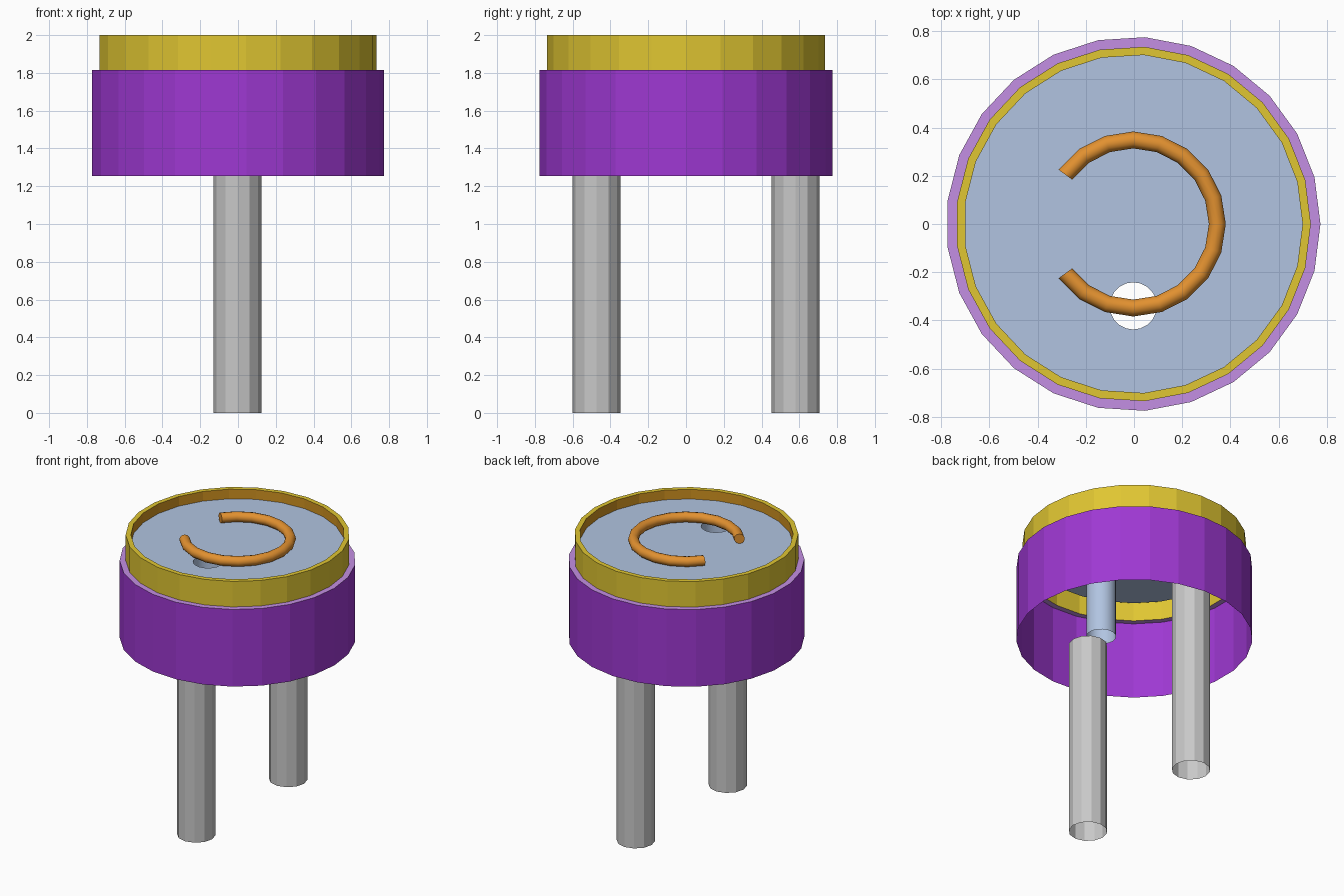
import bpy, bmesh, math
from math import cos, sin, pi

if "Cube" in bpy.data.objects:
    bpy.data.objects.remove(bpy.data.objects["Cube"])

CX = -0.003
SIDES = 25


def material(name, r, g, b):
    m = bpy.data.materials.new(name)
    lin = [(c / 255 / 12.92) if c < 11 else ((c / 255 + 0.055) / 1.055) ** 2.4 for c in (r, g, b)]
    m.diffuse_color = (*lin, 1)
    m.use_nodes = True
    m.node_tree.nodes["Principled BSDF"].inputs["Base Color"].default_value = m.diffuse_color
    return m


purple = material("purple", 158, 56, 210)
lilac = material("lilac", 196, 143, 227)
yellow = material("yellow", 224, 198, 50)
dark_gold = material("dark_gold", 208, 146, 32)
pale_blue = material("pale_blue", 177, 196, 225)
orange = material("orange", 226, 145, 48)
grey = material("grey", 200, 200, 200)


def finish(name, bm, mats, smooth=None):
    me = bpy.data.meshes.new(name)
    bm.to_mesh(me)
    bm.free()
    ob = bpy.data.objects.new(name, me)
    bpy.context.collection.objects.link(ob)
    for m in mats:
        me.materials.append(m)
    if smooth:
        bpy.context.view_layer.objects.active = ob
        ob.select_set(True)
        bpy.ops.object.shade_smooth_by_angle(angle=math.radians(smooth))
        ob.select_set(False)
    return ob


def ring(bm, x, y, z, r, n):
    return [bm.verts.new((x + r * cos(2 * pi * i / n), y + r * sin(2 * pi * i / n), z)) for i in range(n)]


def lathe(name, x, y, profile, n, mats, smooth=None):
    """Open surface through (radius, z) rings; band k uses material k."""
    bm = bmesh.new()
    rings = [ring(bm, x, y, z, r, n) for r, z in profile]
    for k in range(len(rings) - 1):
        a, b = rings[k], rings[k + 1]
        for i in range(n):
            j = (i + 1) % n
            f = bm.faces.new((a[i], a[j], b[j], b[i]))
            f.material_index = min(k, len(mats) - 1)
    return finish(name, bm, mats, smooth)


# Outer skirt with its pale shoulder
lathe("skirt", CX, 0, [(0.777, 1.255), (0.777, 1.815), (0.737, 1.815)], SIDES, [purple, lilac])

# Raised collar: outer wall, rim top, inner wall
lathe("collar", CX, 0, [(0.737, 1.815), (0.737, 2.0), (0.703, 2.0), (0.703, 1.93)], SIDES,
      [yellow, yellow, dark_gold])

# Recessed plate with a round hole
bm = bmesh.new()
for loop in (ring(bm, CX, 0, 1.93, 0.703, SIDES), ring(bm, CX, -0.34, 1.93, 0.098, 20)):
    for i, v in enumerate(loop):
        bm.edges.new((v, loop[(i + 1) % len(loop)]))
bmesh.ops.triangle_fill(bm, use_beauty=True, use_dissolve=False, edges=bm.edges[:], normal=(0, 0, 1))
finish("plate", bm, [pale_blue])

# Open tube hanging below the hole
lathe("hole_tube", CX, -0.34, [(0.098, 1.42), (0.098, 1.93)], 20, [pale_blue], 30)

# Two open hollow legs
for name, y in (("front_leg", -0.475), ("back_leg", 0.58)):
    lathe(name, CX, y, [(0.127, 0), (0.127, 1.415)], 12, [grey])

# C-shaped filament lying on the plate
bm = bmesh.new()
N, R, r = 12, 0.349, 0.035
sections = []
for k in range(-8, 9):
    a = math.radians(18 * k)
    sections.append([bm.verts.new((CX + (R + r * cos(t)) * cos(a), (R + r * cos(t)) * sin(a), 1.965 + r * sin(t)))
                     for t in (2 * pi * i / N for i in range(N))])
for a, b in zip(sections, sections[1:]):
    for i in range(N):
        j = (i + 1) % N
        bm.faces.new((a[i], b[i], b[j], a[j]))
bm.faces.new(sections[0])
bm.faces.new(sections[-1][::-1])
bmesh.ops.recalc_face_normals(bm, faces=bm.faces[:])
finish("filament", bm, [orange], 40)
